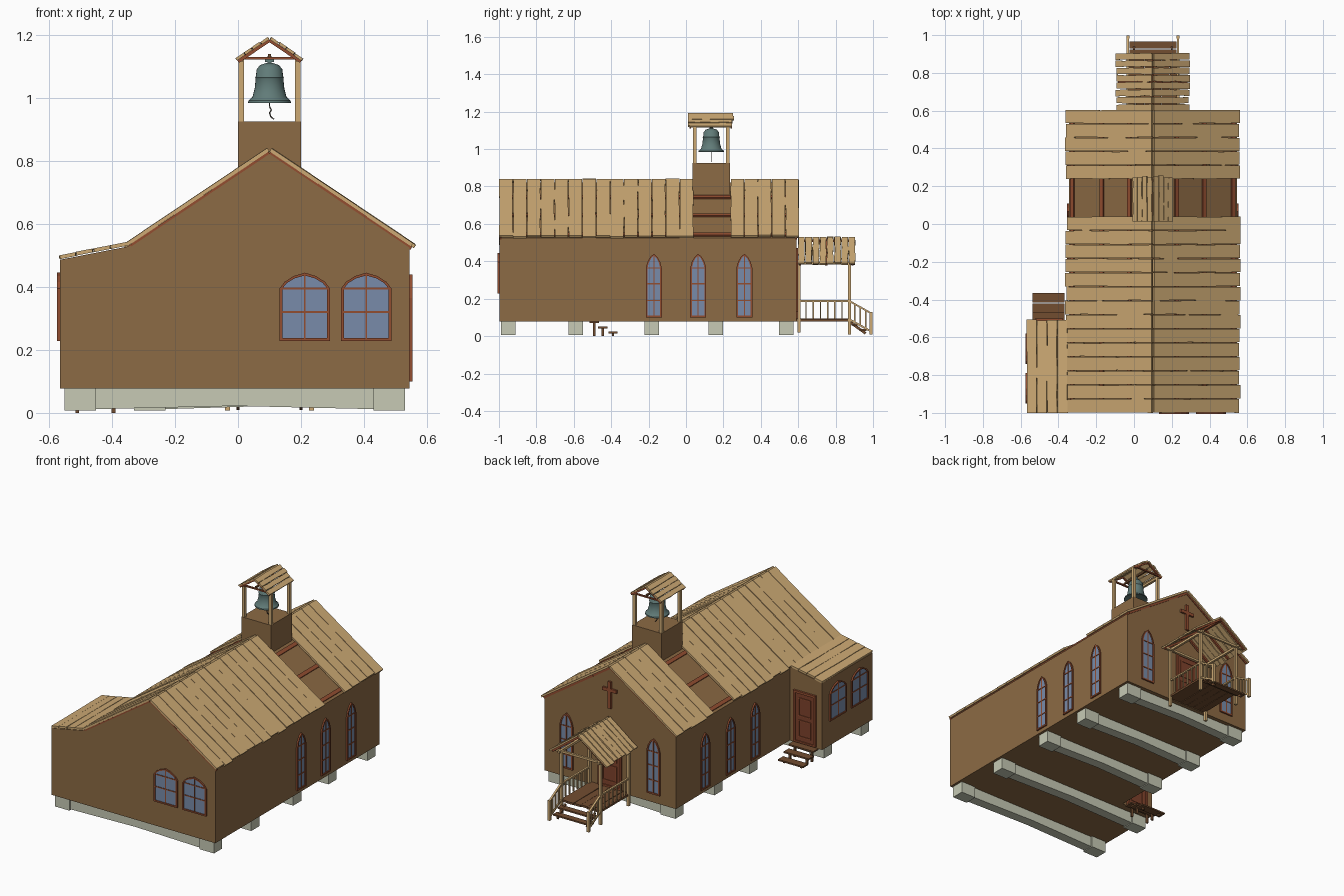
import bpy, bmesh, math, random
from mathutils import Vector as V, Matrix

if "Cube" in bpy.data.objects:
    bpy.data.objects.remove(bpy.data.objects["Cube"])

random.seed(4)


def mat(name, r, g, b):
    m = bpy.data.materials.new(name)
    m.diffuse_color = (r, g, b, 1)
    m.use_nodes = True
    m.node_tree.nodes["Principled BSDF"].inputs["Base Color"].default_value = m.diffuse_color
    return m


WALL = mat("wall_brown", .265, .145, .058)
PLANK = mat("plank_tan", .61, .40, .175)
TRIM = mat("red_trim", .29, .075, .03)
GLASS = mat("blue_glass", .19, .26, .40)
STONE = mat("pale_stone", .57, .59, .46)
BELL = mat("bell_green", .12, .20, .19)
DARK = mat("dark_wood", .17, .075, .03)
DOOR = mat("door_red", .21, .055, .025)
ROPE = mat("rope_dark", .04, .035, .03)


def finish(name, bm, m):
    bmesh.ops.recalc_face_normals(bm, faces=bm.faces)
    me = bpy.data.meshes.new(name)
    bm.to_mesh(me)
    bm.free()
    me.materials.append(m)
    o = bpy.data.objects.new(name, me)
    bpy.context.collection.objects.link(o)
    return o


def box(bm, c, s, rot=None):
    M = Matrix.Translation(c) @ (rot.to_4x4() if rot else Matrix()) @ Matrix.Diagonal((*s, 1))
    bmesh.ops.create_cube(bm, size=1, matrix=M)


def bar(bm, a, b, w, h=None):
    a, b = V(a), V(b)
    d = b - a
    q = d.to_track_quat('X', 'Z').to_matrix()
    box(bm, (a + b) / 2, (d.length, w, h or w), q)


def prism(bm, pts, y0, y1, M=Matrix()):
    """Extrude an x-z outline from y0 to y1."""
    f, k = [[bm.verts.new(M @ V((x, y, z))) for x, z in pts] for y in (y0, y1)]
    n = len(pts)
    bm.faces.new(f)
    bm.faces.new(k[::-1])
    for i in range(n):
        bm.faces.new((f[i], k[i], k[(i + 1) % n], f[(i + 1) % n]))


def ring(bm, outer, inner, d, M):
    """Raised frame between two outlines."""
    n = len(outer)
    L = [[bm.verts.new(M @ V((x, y, z))) for x, z in p]
         for p, y in ((outer, 0), (outer, -d), (inner, -d), (inner, 0))]
    for a, b in zip(L, L[1:] + L[:1]):
        for i in range(n):
            j = (i + 1) % n
            bm.faces.new((a[i], a[j], b[j], b[i]))


def planks(bm, start, run, n, along, thick=.012, wob=.003):
    """n rough boards side by side over 'run', each reaching 'along'."""
    start, run, along = V(start), V(run), V(along)
    nor = along.cross(run).normalized()
    nor *= 1 if nor.z > 0 else -1
    side, step, seg = run.normalized(), run / n, 5
    for i in range(n):
        lift = nor * random.uniform(-.001, .002)
        e = random.uniform(-.008, .004) / along.length
        prev = None
        for k in range(seg + 1):
            p = start + step * i + along * (k / seg * (1 + e)) + lift
            a = p + side * random.uniform(0, wob)
            b = p + step - side * random.uniform(0, wob)
            cur = [bm.verts.new(q) for q in (a, b, b + nor * thick, a + nor * thick)]
            if prev:
                for j in range(4):
                    bm.faces.new((prev[j], prev[(j + 1) % 4], cur[(j + 1) % 4], cur[j]))
            if k in (0, seg):
                bm.faces.new(cur)
            prev = cur


# Main hall, side annex and bell tower base
bm = bmesh.new()
prism(bm, [(-.345, .077), (.545, .077), (.545, .524), (.1, .822), (-.345, .524)], -.998, .59)
finish("hall_walls", bm, WALL)
bm = bmesh.new()
prism(bm, [(-.565, .077), (-.34, .077), (-.34, .53), (-.565, .486)], -.998, -.512)
finish("annex_walls", bm, WALL)
bm = bmesh.new()
box(bm, (.1, .135, .825), (.2, .2, .2))
finish("tower_base", bm, WALL)

# Roof boards: hall, annex, porch and belfry
bm = bmesh.new()
for s in (1, -1):
    for y0, y1, n in ((-1, .04, 14), (.238, .605, 5)):
        planks(bm, (.1, y0, .83), (0, y1 - y0, 0), n, (.455 * s, 0, -.305))
finish("hall_roof_boards", bm, PLANK)
bm = bmesh.new()
planks(bm, (-.567, -1, .488), (.217, 0, .043), 4, (0, .49, 0))
finish("annex_roof_boards", bm, PLANK)
bm = bmesh.new()
for s in (1, -1):
    planks(bm, (.1, .597, .522), (0, .31, 0), 8, (.19 * s, 0, -.14), .01, .005)
finish("porch_roof_boards", bm, PLANK)
bm = bmesh.new()
for s in (1, -1):
    planks(bm, (.1, .012, 1.187), (.103 * s, 0, -.07), 4, (0, .24, 0), .009, .003)
finish("belfry_roof_boards", bm, PLANK)

# Red purlins and rafters under the boards
bm = bmesh.new()
for s in (1, -1):
    R = Matrix.Rotation(s * math.atan(.67), 3, 'Y')
    for d in (.125, .27, .425):
        box(bm, (.1 + s * d, -.2, .822 - .67 * d + .004), (.022, 1.59, .013), R)
    for y in (-.992, .588):
        bar(bm, (.1, y, .824), (.1 + s * .45, y, .522), .012, .012)
    for y in (.61, .75, .89):
        bar(bm, (.1, y, .516), (.1 + s * .18, y, .383), .012, .012)
    for y in (.022, .242):
        bar(bm, (.1, y, 1.182), (.1 + s * .1, y, 1.115), .008, .01)
for y in (.03, .24):
    bar(bm, (0, y, 1.125), (.2, y, 1.125), .01, .008)
bar(bm, (.1, .6, .51), (.1, .9, .51), .012)
finish("roof_rafters", bm, TRIM)

# Stone footings: end blocks joined by thinner sills
bm = bmesh.new()
for y, x0 in ((-.95, -.55), (-.59, -.55), (-.183, -.33), (.158, -.33), (.535, -.33)):
    box(bm, (x0 + .05, y, .042), (.1, .078, .07))
    box(bm, (.48, y, .042), (.1, .078, .07))
    m = (x0 + .53) / 2
    prism(bm, [(x0 + .1, .077), (x0 + .1, .012), (m, .022), (.43, .012), (.43, .077)],
          y - .03, y + .03)
finish("stone_footings", bm, STONE)

# Arched windows, and panelled doors
glass, frame, door = bmesh.new(), bmesh.new(), bmesh.new()
ARCH = ((1, 0), (.8, .42), (.45, .78), (0, 1), (-.45, .78), (-.8, .42), (-1, 0))


def place(x, y, deg):
    return Matrix.Translation((x, y, 0)) @ Matrix.Rotation(math.radians(deg), 4, 'Z')


def rect(x0, x1, z0, z1):
    return [(x0, z0), (x1, z0), (x1, z1), (x0, z1)]


def window(x, y, deg, w, z0, spring, top, bars):
    M, h = place(x, y, deg), w / 2

    def outline(t):
        a = [((h - t) * u, spring + (top - t - spring) * v) for u, v in ARCH]
        return [(t - h, z0 + t), (h - t, z0 + t)] + a
    ring(frame, outline(0), outline(.009), .009, M)
    prism(glass, outline(.004), 0, -.004, M)
    prism(frame, rect(-.003, .003, z0, top - .005), 0, -.007, M)
    for z in bars:
        prism(frame, rect(-h + .004, h - .004, z - .003, z + .003), 0, -.007, M)


def add_door(x, y, deg, w, z0, z1):
    M, h = place(x, y, deg), w / 2
    ring(frame, rect(-h, h, z0, z1), rect(-h + .014, h - .014, z0 + .01, z1 - .014), .012, M)
    prism(door, rect(-h + .01, h - .01, z0, z1 - .01), 0, -.005, M)
    zm = z0 + (z1 - z0) * .48
    for a, b in ((z0 + .035, zm - .012), (zm + .012, z1 - .04)):
        ring(frame, rect(-h + .032, h - .032, a, b), rect(-h + .038, h - .038, a + .006, b - .006), .009, M)


TALL = (.085, .10, .365, .44, (.19, .28, .365))
for y in (-.172, .065, .312):
    window(.545, y, 90, *TALL)
    window(-.345, y, -90, *TALL)
for x in (.395, -.195):
    window(x, .59, 180, .09, .13, .39, .47, (.215, .305, .39))
WIDE = (.16, .228, .395, .445, (.32, .395))
for x in (.212, .407):
    window(x, -.998, 0, *WIDE)
for y in (-.66, -.87):
    window(-.565, y, -90, *WIDE)
add_door(-.45, -.512, 180, .15, .085, .40)
add_door(.1, .59, 180, .16, .095, .40)
finish("window_glass", glass, GLASS)
finish("window_and_door_frames", frame, TRIM)
finish("doors", door, DOOR)

# Cross on the gable
bm = bmesh.new()
box(bm, (.1, .594, .66), (.02, .014, .165))
box(bm, (.1, .594, .69), (.095, .014, .02))
finish("gable_cross", bm, TRIM)

# Porch: posts, rails and balusters on both sides
bm = bmesh.new()
for x in (-.033, .233):
    for y, z0, z1 in ((.603, .02, .395), (.873, .008, .395), (.99, .008, .13)):
        box(bm, (x, y, (z0 + z1) / 2), (.016, .016, z1 - z0))
    bar(bm, (x, .6, .39), (x, .9, .39), .014)
    bar(bm, (x, .603, .188), (x, .873, .188), .012, .009)
    bar(bm, (x, .873, .188), (x, .99, .122), .012, .009)
    for i in range(1, 7):
        y = .603 + .27 * i / 7
        box(bm, (x, y, .14), (.007, .007, .09))
    for i in range(1, 4):
        t = i / 4
        box(bm, (x, .873 + .117 * t, .135 - .066 * t), (.007, .007, .1))
    bar(bm, (x, .873, .09), (x, .99, .025), .008, .01)
for y in (.61, .88):
    bar(bm, (-.07, y, .39), (.27, y, .39), .013)
finish("porch_posts_and_rails", bm, PLANK)

# Porch floor and both flights of steps
bm = bmesh.new()
planks(bm, (-.035, .59, .08), (.27, 0, 0), 6, (0, .29, 0), .012, .002)
for y, z in ((.905, .06), (.947, .033)):
    box(bm, (.1, y, z), (.25, .038, .009))
for x in (.0, .2):
    bar(bm, (x, .88, .072), (x, .96, .015), .01, .014)
for y, z in ((-.49, .074), (-.445, .046), (-.39, .019)):
    box(bm, (-.453, y, z), (.17, .05, .009))
    for x in (-.51, -.395):
        box(bm, (x, y, z / 2), (.012, .012, z))
finish("porch_floor_and_steps", bm, DARK)

# Belfry posts
bm = bmesh.new()
for x in (.01, .19):
    for y in (.047, .223):
        box(bm, (x, y, 1.025), (.018, .018, .205))
    bar(bm, (x, .02, 1.122), (x, .245, 1.122), .012)
finish("belfry_posts", bm, PLANK)

# Bell, lathed from a profile, with crown and hanger
bm = bmesh.new()
prof = ((.0, .992), (.058, .99), (.068, .984), (.067, .991), (.054, 1.003), (.047, 1.03),
        (.044, 1.06), (.046, 1.064), (.043, 1.068), (.041, 1.09), (.03, 1.104), (.012, 1.11), (0, 1.111))
vs = [bm.verts.new((.1 + r, .135, z)) for r, z in prof]
es = [bm.edges.new(p) for p in zip(vs, vs[1:])]
bmesh.ops.spin(bm, geom=vs + es, cent=(.1, .135, 0), axis=(0, 0, 1), angle=math.tau, steps=28)
bmesh.ops.remove_doubles(bm, verts=bm.verts, dist=.0003)
box(bm, (.1, .135, 1.118), (.012, .02, .03))
bar(bm, (.085, .135, 1.12), (.115, .135, 1.12), .012)
bell = finish("bell", bm, BELL)
bpy.context.view_layer.objects.active = bell
bell.select_set(True)
bpy.ops.object.shade_smooth_by_angle(angle=math.radians(35))
bm = bmesh.new()
bar(bm, (.1, .03, 1.134), (.1, .24, 1.134), .01)
finish("bell_beam", bm, DARK)

# Bell rope
bm = bmesh.new()
path = [(.1, .99), (.1, .972), (.106, .962), (.1, .952), (.104, .94), (.114, .932)]
for a, b in zip(path, path[1:]):
    bar(bm, (a[0], .135, a[1]), (b[0], .135, b[1]), .004)
finish("bell_rope", bm, ROPE)
